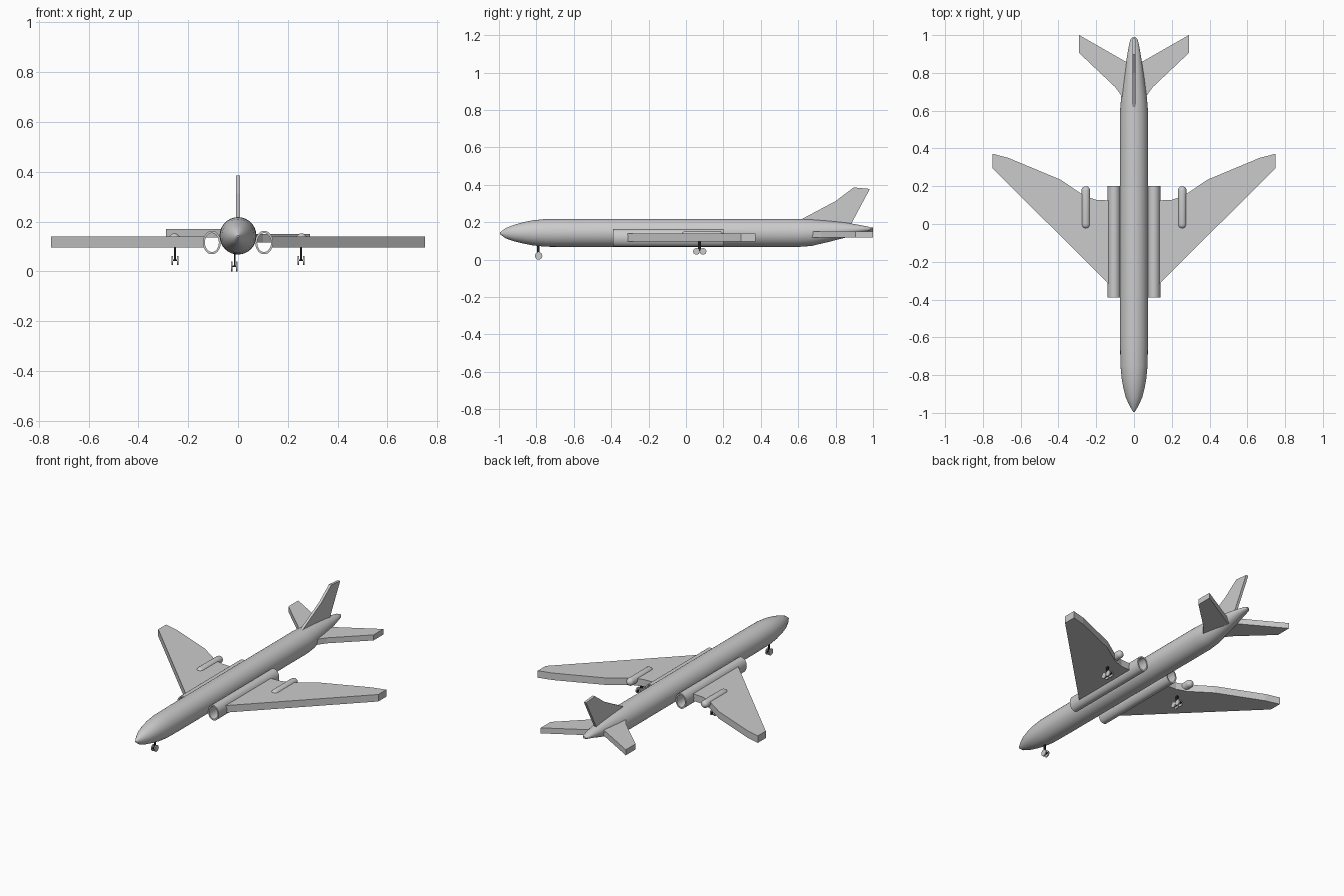
import bpy, bmesh, math

if "Cube" in bpy.data.objects:
    bpy.data.objects.remove(bpy.data.objects["Cube"])


def material(name, v):
    m = bpy.data.materials.new(name)
    m.diffuse_color = (v, v, v, 1)
    m.use_nodes = True
    m.node_tree.nodes["Principled BSDF"].inputs["Base Color"].default_value = m.diffuse_color
    return m


GREY = material("airframe_grey", 0.6)
BLACK = material("strut_black", 0.015)


def finish(name, bm, mat, smooth=True):
    bmesh.ops.recalc_face_normals(bm, faces=bm.faces)
    me = bpy.data.meshes.new(name)
    bm.to_mesh(me)
    bm.free()
    me.materials.append(mat)
    ob = bpy.data.objects.new(name, me)
    bpy.context.collection.objects.link(ob)
    if smooth:
        bpy.ops.object.select_all(action='DESELECT')
        ob.select_set(True)
        bpy.context.view_layer.objects.active = ob
        bpy.ops.object.shade_smooth_by_angle(angle=math.radians(35))
    return ob


def loft(name, cx, sections, mat, n=24, closed=False):
    """Elliptical rings along y: (y, centre z, half width, half height)."""
    bm = bmesh.new()
    rings = [[bm.verts.new((cx + rx * math.cos(2 * math.pi * i / n), y,
                            z + rz * math.sin(2 * math.pi * i / n))) for i in range(n)]
             for y, z, rx, rz in sections]
    pairs = list(zip(rings, rings[1:]))
    if closed:
        pairs.append((rings[-1], rings[0]))
    for a, b in pairs:
        for i in range(n):
            j = (i + 1) % n
            bm.faces.new((a[i], a[j], b[j], b[i]))
    if not closed:
        bm.faces.new(rings[0])
        bm.faces.new(rings[-1])
    return finish(name, bm, mat)


def slab(name, pts, offset):
    """Flat plate: outline extruded by a vector."""
    bm = bmesh.new()
    f = bm.faces.new([bm.verts.new(p) for p in pts])
    ext = bmesh.ops.extrude_face_region(bm, geom=[f])
    bmesh.ops.translate(bm, vec=offset, verts=[
        v for v in ext['geom'] if isinstance(v, bmesh.types.BMVert)])
    return finish(name, bm, GREY, smooth=False)


def wheel(name, x, y, z, r, w):
    h = w / 2
    loft(name, x, [(-h, 0, r, r), (h, 0, r, r)], GREY, 16)
    ob = bpy.context.view_layer.objects.active
    for v in ob.data.vertices:  # turn the axle from y to x
        dx, dy = v.co.x - x, v.co.y
        v.co = (x + dy, y - dx, z + v.co.z)


def strut(name, x, y, z0, z1, w=0.008):
    bm = bmesh.new()
    bmesh.ops.create_cube(bm, size=1)
    for v in bm.verts:
        v.co = (x + v.co.x * w, y + v.co.y * w * 1.8, (z0 + z1) / 2 + v.co.z * (z1 - z0))
    finish(name, bm, BLACK, smooth=False)


# Fuselage
loft("fuselage", 0, [
    (-0.995, 0.141, 0.004, 0.004), (-0.965, 0.141, 0.022, 0.027),
    (-0.92, 0.142, 0.043, 0.044), (-0.87, 0.143, 0.056, 0.057),
    (-0.82, 0.143, 0.065, 0.067), (-0.75, 0.143, 0.072, 0.074),
    (-0.6, 0.143, 0.074, 0.075), (0.6, 0.143, 0.074, 0.075),
    (0.67, 0.144, 0.068, 0.071), (0.76, 0.151, 0.056, 0.057),
    (0.85, 0.158, 0.043, 0.041), (0.93, 0.163, 0.030, 0.022),
    (0.975, 0.164, 0.020, 0.012), (0.99, 0.164, 0.008, 0.006)], GREY, 32)

# Tail fin
slab("tail_fin", [(-0.008, y, z) for y, z in (
    (0.61, 0.212), (0.80, 0.313), (0.897, 0.386), (0.983, 0.378),
    (0.88, 0.185), (0.80, 0.16), (0.65, 0.18))], (0.016, 0, 0))

WING = ((0.135, -0.315), (0.75, 0.295), (0.75, 0.372), (0.665, 0.35),
        (0.39, 0.235), (0.26, 0.148), (0.20, 0.128), (0.135, 0.125))
STAB = ((0.02, 0.67), (0.06, 0.67), (0.10, 0.725), (0.29, 0.905),
        (0.29, 1.0), (0.04, 0.857), (0.02, 0.85))

for s, side in ((-1, "left"), (1, "right")):
    # Wing and tailplane (the two tailplanes sit at slightly different heights)
    slab(side + "_wing", [(s * x, y, 0.097) for x, y in WING], (0, 0, 0.043))
    z = 0.137 if s < 0 else 0.117
    slab(side + "_tailplane", [(s * x, y, z) for x, y in STAB], (0, 0, 0.034))
    # Open engine duct
    loft(side + "_engine", s * 0.105, [
        (-0.39, 0.116, 0.036, 0.047), (0.2, 0.116, 0.036, 0.047),
        (0.2, 0.116, 0.028, 0.038), (-0.39, 0.116, 0.028, 0.038)], GREY, 32, closed=True)
    # Rounded pod over the trailing edge
    r, prof = 0.023, []
    for i in range(5):
        a = math.radians(8 + i * 82 / 4)
        prof.append((r * (1 - math.cos(a)), r * math.sin(a)))
    pod = [(-0.025 + d, 0.13, q, q) for d, q in prof]
    pod += [(0.2 - d, 0.13, q, q) for d, q in reversed(prof)]
    loft(side + "_pod", s * 0.255, pod, GREY, 20)
    # Main landing gear
    strut(side + "_gear_strut", s * 0.253, 0.072, 0.045, 0.10)
    for k, y in enumerate((0.056, 0.091)):
        for d in (-0.011, 0.011):
            wheel(side + "_main_wheel", s * 0.253 + d, y, 0.044, 0.018, 0.007)
        strut(side + "_axle", s * 0.253, y, 0.041, 0.047, 0.018)

# Nose gear
strut("nose_gear_strut", -0.013, -0.79, 0.02, 0.085, 0.007)
for d in (-0.010, 0.010):
    wheel("nose_wheel", -0.015 + d, -0.788, 0.02, 0.02, 0.006)
strut("nose_axle", -0.015, -0.788, 0.017, 0.023, 0.015)
